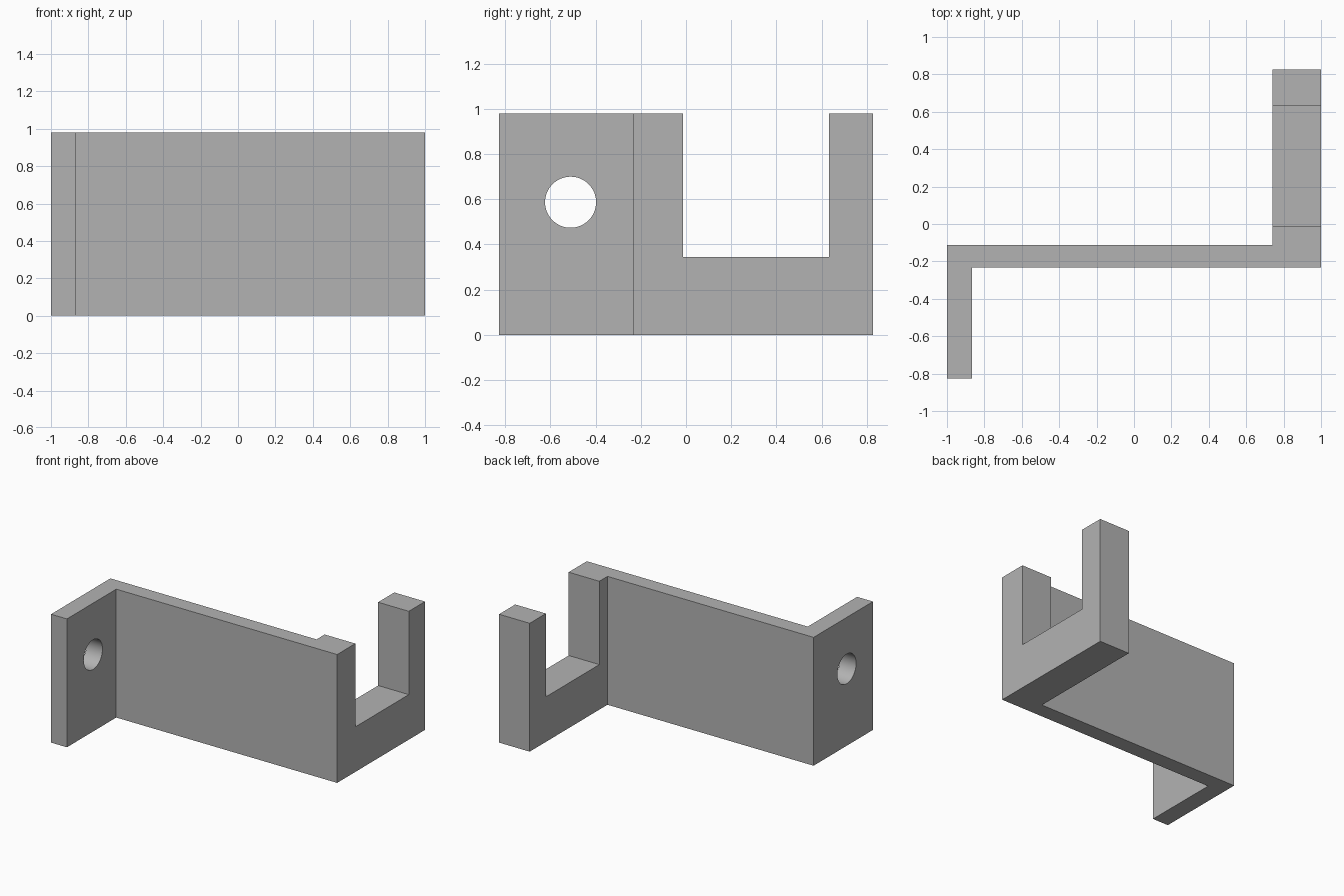
import bpy
import bmesh
from math import pi, radians
from mathutils import Vector

if "Cube" in bpy.data.objects:
    bpy.data.objects.remove(bpy.data.objects["Cube"], do_unlink=True)

HEIGHT = 0.98
LEFT, RIGHT = -1.0, 1.0
FRONT, BACK = -0.827, 0.827
WEB_FRONT, WEB_BACK = -0.232, -0.111
TAB_INNER, ARM_INNER = -0.866, 0.741

grey = bpy.data.materials.new("plain_grey")
grey.use_nodes = True
colour = (0.45, 0.45, 0.45, 1)
grey.diffuse_color = colour
grey.node_tree.nodes["Principled BSDF"].inputs["Base Color"].default_value = colour


def make_prism(name, outline, depth):
    """Extrude a closed outline of 3D points along the depth vector."""
    mesh = bpy.data.meshes.new(name)
    bm = bmesh.new()
    face = bm.faces.new([bm.verts.new(p) for p in outline])
    extruded = bmesh.ops.extrude_face_region(bm, geom=[face])["geom"]
    moved = [g for g in extruded if isinstance(g, bmesh.types.BMVert)]
    bmesh.ops.translate(bm, verts=moved, vec=Vector(depth))
    bmesh.ops.recalc_face_normals(bm, faces=bm.faces)
    bm.to_mesh(mesh)
    bm.free()
    mesh.materials.append(grey)
    obj = bpy.data.objects.new(name, mesh)
    bpy.context.collection.objects.link(obj)
    return obj


def cut(target, cutter):
    """Subtract the cutter from the target, then discard the cutter."""
    cutter.hide_render = True
    mod = target.modifiers.new("cut", "BOOLEAN")
    mod.operation = "DIFFERENCE"
    mod.solver = "EXACT"
    mod.object = cutter
    bpy.context.view_layer.objects.active = target
    bpy.ops.object.modifier_apply(modifier=mod.name)
    bpy.data.objects.remove(cutter, do_unlink=True)


# Z-shaped bracket body: front tab, web plate and rear arm in one plan outline
plan = [(LEFT, FRONT), (TAB_INNER, FRONT), (TAB_INNER, WEB_FRONT), (RIGHT, WEB_FRONT),
        (RIGHT, BACK), (ARM_INNER, BACK), (ARM_INNER, WEB_BACK), (LEFT, WEB_BACK)]
bracket = make_prism("bracket", [(x, y, 0) for x, y in plan], (0, 0, HEIGHT))

# Open-topped notch through the rear arm
notch_sides = [(-0.013, 0.344), (0.632, 0.344), (0.632, 1.2), (-0.013, 1.2)]
cut(bracket, make_prism("notch_cutter", [(0.6, y, z) for y, z in notch_sides], (0.6, 0, 0)))

# Round bolt hole through the front tab
bpy.ops.mesh.primitive_cylinder_add(vertices=64, radius=0.113, depth=0.4,
                                    location=(-0.93, -0.511, 0.587), rotation=(0, pi / 2, 0))
hole_cutter = bpy.context.object
hole_cutter.name = "hole_cutter"
hole_cutter.data.materials.append(grey)
cut(bracket, hole_cutter)

# Smooth hole wall, sharp edges everywhere else
bpy.ops.object.select_all(action="DESELECT")
bracket.select_set(True)
bpy.context.view_layer.objects.active = bracket
bpy.ops.object.shade_smooth_by_angle(angle=radians(30))
